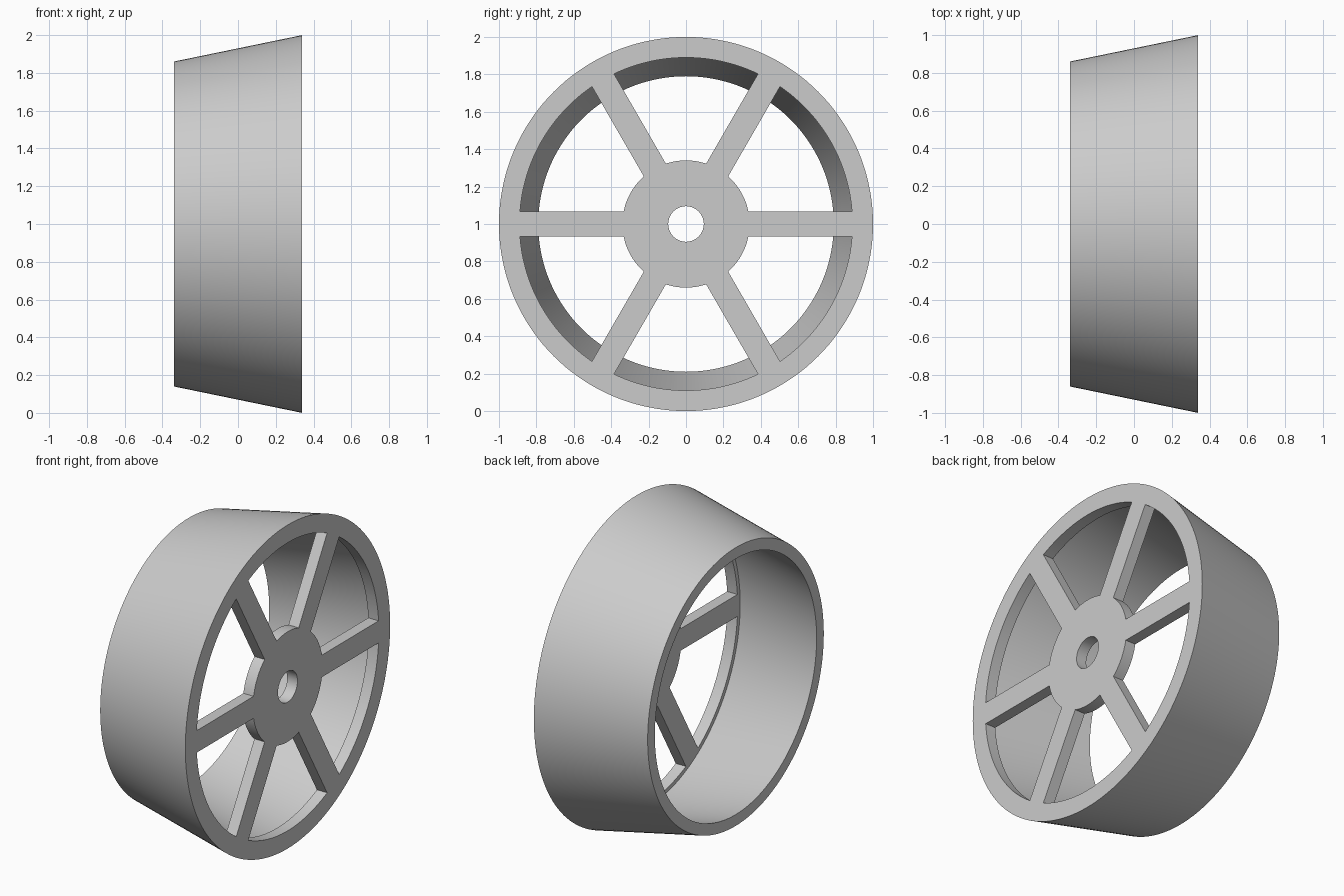
import bpy, bmesh
from math import sin, cos, asin, pi, radians
from mathutils import Vector

cube = bpy.data.objects.get("Cube")
if cube:
    bpy.data.objects.remove(cube, do_unlink=True)

SEGMENTS = 144
HALF_WIDTH, PLATE_BACK = 0.34, 0.27
BORE, HUB, WINDOW, SPOKE_HALF = 0.095, 0.34, 0.89, 0.068

grey = bpy.data.materials.new("plain grey")
grey.use_nodes = True
colour = (0.6, 0.6, 0.6, 1)
grey.diffuse_color = colour
grey.node_tree.nodes["Principled BSDF"].inputs["Base Color"].default_value = colour


def point(x, radius, angle):
    """Point around the axle, which runs along x at z = 1."""
    return Vector((x, radius * cos(angle), 1 + radius * sin(angle)))


def finish(bm, name):
    bmesh.ops.recalc_face_normals(bm, faces=bm.faces)
    mesh = bpy.data.meshes.new(name)
    bm.to_mesh(mesh)
    bm.free()
    obj = bpy.data.objects.new(name, mesh)
    bpy.context.collection.objects.link(obj)
    mesh.materials.append(grey)
    return obj


# Wheel body: tapered rim wall with a flat plate closing the wide side
profile = [(HALF_WIDTH, BORE), (HALF_WIDTH, 1.0), (-HALF_WIDTH, 0.86),
           (-HALF_WIDTH, 0.79), (PLATE_BACK, 0.915), (PLATE_BACK, BORE)]
bm = bmesh.new()
rings = [[bm.verts.new(point(x, r, 2 * pi * i / SEGMENTS)) for i in range(SEGMENTS)]
         for x, r in profile]
for k, ring in enumerate(rings):
    other = rings[(k + 1) % len(rings)]
    for i in range(SEGMENTS):
        j = (i + 1) % SEGMENTS
        bm.faces.new((ring[i], ring[j], other[j], other[i]))
wheel = finish(bm, "spoked_wheel")

# Six window cutters, leaving parallel-sided spokes and a round hub
bm = bmesh.new()
STEPS = 24
for k in range(6):
    outline = []
    for radius, order in ((HUB, range(STEPS + 1)), (WINDOW, range(STEPS, -1, -1))):
        edge = asin(SPOKE_HALF / radius)
        for s in order:
            angle = radians(60 * k) + edge + (pi / 3 - 2 * edge) * s / STEPS
            outline.append((radius, angle))
    front = [bm.verts.new(point(HALF_WIDTH + 0.1, r, a)) for r, a in outline]
    back = [bm.verts.new(point(PLATE_BACK - 0.1, r, a)) for r, a in outline]
    bm.faces.new(front)
    bm.faces.new(back[::-1])
    for i in range(len(outline)):
        j = (i + 1) % len(outline)
        bm.faces.new((front[i], back[i], back[j], front[j]))
cutter = finish(bm, "window_cutter")
cutter.hide_render = True

cut = wheel.modifiers.new("windows", "BOOLEAN")
cut.operation = "DIFFERENCE"
cut.solver = "EXACT"
cut.object = cutter

# Apply the cut, drop the cutter and smooth the round surfaces
bpy.ops.object.select_all(action="DESELECT")
wheel.select_set(True)
bpy.context.view_layer.objects.active = wheel
bpy.ops.object.modifier_apply(modifier=cut.name)
bpy.data.objects.remove(cutter, do_unlink=True)
bpy.ops.object.shade_smooth_by_angle(angle=radians(30))
